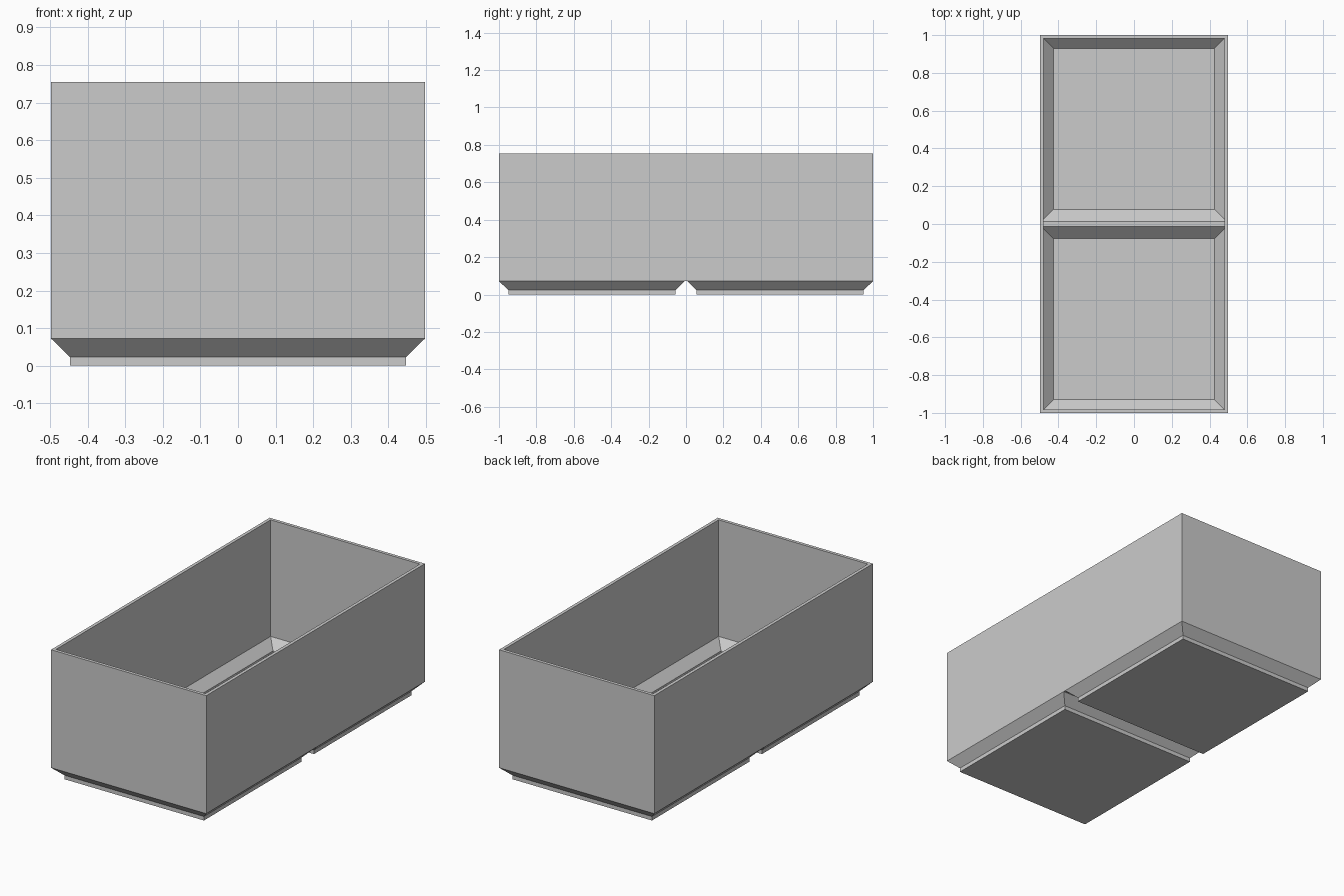
import bpy, bmesh

if "Cube" in bpy.data.objects:
    bpy.data.objects.remove(bpy.data.objects["Cube"])

# Main sizes
OX, OY, TOP = 0.497, 1.0, 0.755        # outer half width, half length, height
IX, IY = 0.478, 0.981                  # inner half width, half length
GAP, RIDGE = 0.006, 0.014              # half widths of the groove and the divider ridge
Z_BODY, Z_FOOT = 0.072, 0.023          # start of walls, top of foot plinth
Z_FLOOR, Z_LOW, Z_SLOPE, Z_RIDGE = 0.0195, 0.0295, 0.0805, 0.0915

bm = bmesh.new()


def face(pts):
    bm.faces.new([bm.verts.new(p) for p in pts])


def ring(hx, y0, y1, z):
    return [(-hx, y0, z), (hx, y0, z), (hx, y1, z), (-hx, y1, z)]


def bridge(a, b, sides=range(4)):
    for i in sides:
        j = (i + 1) % 4
        face([a[i], a[j], b[j], b[i]])


for s in (-1, 1):
    # Stepped, chamfered foot
    foot = [ring(0.447, s * 0.056, s * 0.95, z) for z in (0, Z_FOOT)]
    body = ring(OX, s * GAP, s * OY, Z_BODY)
    face(foot[0])
    bridge(foot[0], foot[1])
    bridge(foot[1], body)

    # Sunken compartment floor with sloped sides
    floor = [ring(0.427, s * 0.076, s * 0.93, z) for z in (Z_FLOOR, Z_LOW)]
    lip = ring(IX, s * 0.025, s * IY, Z_SLOPE)
    face(floor[0])
    bridge(floor[0], floor[1])
    bridge(floor[1], lip, (1, 2, 3))
    # Slope on the divider side runs on up to the ridge
    face([floor[1][0], floor[1][1], lip[1], (IX, s * RIDGE, Z_RIDGE),
          (-IX, s * RIDGE, Z_RIDGE), lip[0]])

    # Long walls, outside and inside
    face([(s * OX, y, z) for y, z in
          [(-OY, Z_BODY), (-GAP, Z_BODY), (GAP, Z_BODY), (OY, Z_BODY), (OY, TOP), (-OY, TOP)]])
    face([(s * IX, y, z) for y, z in
          [(-IY, Z_SLOPE), (-0.025, Z_SLOPE), (-RIDGE, Z_RIDGE), (RIDGE, Z_RIDGE),
           (0.025, Z_SLOPE), (IY, Z_SLOPE), (IY, TOP), (-IY, TOP)]])
    # End walls, outside and inside
    for hx, y, z in ((OX, s * OY, Z_BODY), (IX, s * IY, Z_SLOPE)):
        face([(-hx, y, z), (hx, y, z), (hx, y, TOP), (-hx, y, TOP)])

# Groove between the feet, ridge top and rim
face(ring(OX, -GAP, GAP, Z_BODY))
face(ring(IX, -RIDGE, RIDGE, Z_RIDGE))
bridge(ring(OX, -OY, OY, TOP), ring(IX, -IY, IY, TOP))

bmesh.ops.remove_doubles(bm, verts=bm.verts, dist=0.0005)
bmesh.ops.recalc_face_normals(bm, faces=bm.faces)

mesh = bpy.data.meshes.new("storage_bin")
bm.to_mesh(mesh)
bm.free()
grey = bpy.data.materials.new("light grey")
grey.diffuse_color = (0.6, 0.6, 0.6, 1)
grey.use_nodes = True
grey.node_tree.nodes["Principled BSDF"].inputs["Base Color"].default_value = grey.diffuse_color
mesh.materials.append(grey)
bpy.context.collection.objects.link(bpy.data.objects.new("storage_bin", mesh))
